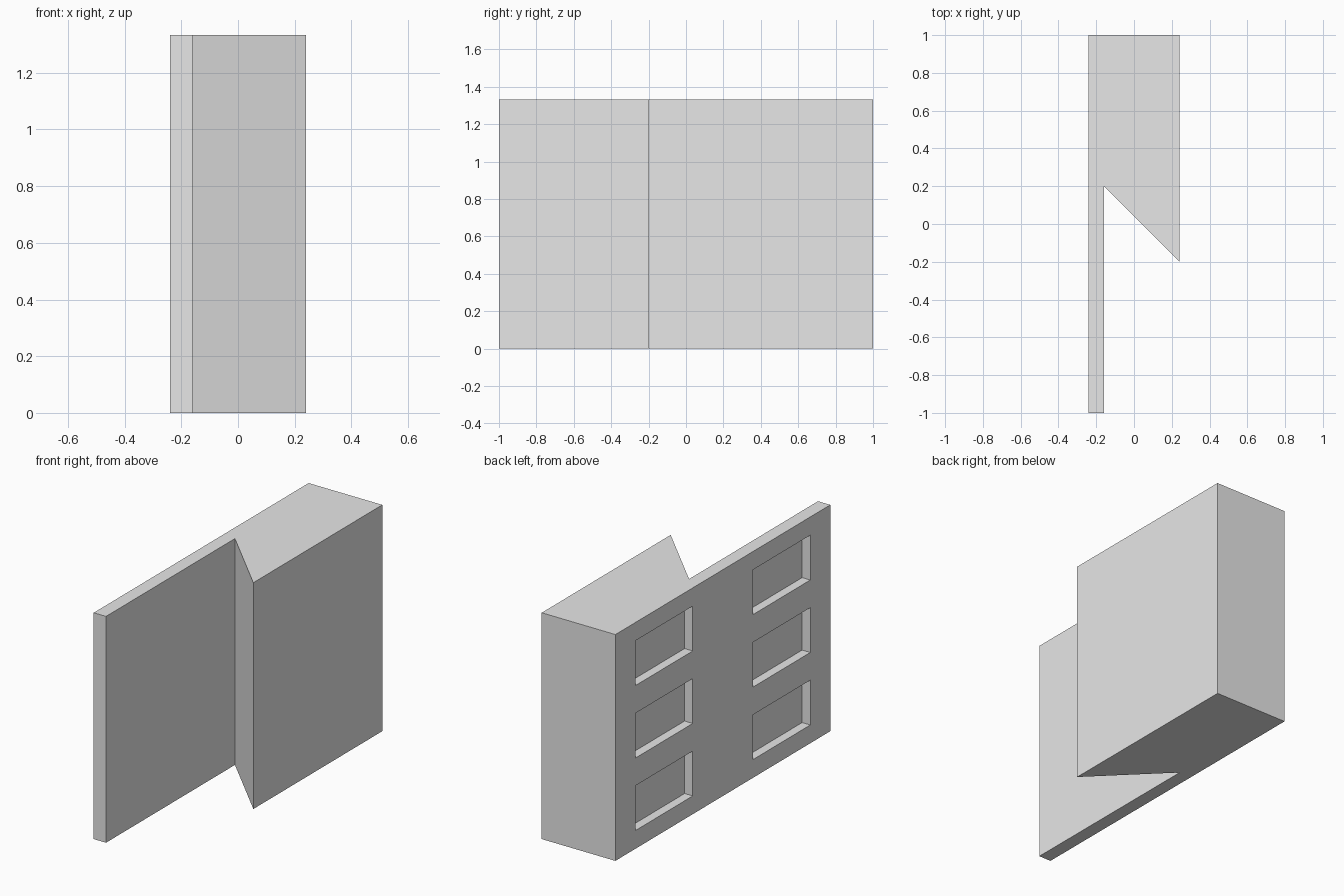
import bpy
import bmesh

cube = bpy.data.objects.get("Cube")
if cube:
    bpy.data.objects.remove(cube, do_unlink=True)

HEIGHT = 4 / 3
LEFT, RIGHT, PLATE = 0.24, -0.24, -0.16

grey = bpy.data.materials.new("plain_grey")
grey.use_nodes = True
grey.diffuse_color = (0.8, 0.8, 0.8, 1)
grey.node_tree.nodes["Principled BSDF"].inputs["Base Color"].default_value = (0.8, 0.8, 0.8, 1)


def make_object(name, bm):
    bmesh.ops.recalc_face_normals(bm, faces=bm.faces)
    mesh = bpy.data.meshes.new(name)
    bm.to_mesh(mesh)
    bm.free()
    mesh.materials.append(grey)
    obj = bpy.data.objects.new(name, mesh)
    bpy.context.collection.objects.link(obj)
    return obj


def add_prism(bm, outline, bottom, top):
    """Extrude a plan outline between two heights."""
    face = bm.faces.new([bm.verts.new((x, y, bottom)) for x, y in outline])
    extruded = bmesh.ops.extrude_face_region(bm, geom=[face])["geom"]
    verts = [v for v in extruded if isinstance(v, bmesh.types.BMVert)]
    bmesh.ops.translate(bm, verts=verts, vec=(0, 0, top - bottom))


# Thick block with a slanted front, continuing forward as a thin plate
bm = bmesh.new()
add_prism(bm, [(RIGHT, -1), (PLATE, -1), (PLATE, 0.2),
               (LEFT, -0.2), (LEFT, 1), (RIGHT, 1)], 0, HEIGHT)
block = make_object("stepped_block", bm)

# Two columns of three shallow rectangular pockets in the right side
bm = bmesh.new()
DEPTH, HALF_WIDTH, HALF_HEIGHT, PITCH = 0.053, 0.267, 0.132, 0.427
for y in (-0.547, 0.547):
    for row in (-1, 0, 1):
        z = HEIGHT / 2 + row * PITCH
        x0, x1 = RIGHT - 0.1, RIGHT + DEPTH
        y0, y1 = y - HALF_WIDTH, y + HALF_WIDTH
        add_prism(bm, [(x0, y0), (x1, y0), (x1, y1), (x0, y1)],
                  z - HALF_HEIGHT, z + HALF_HEIGHT)
cutter = make_object("pocket_cutter", bm)
cutter.hide_render = True

# Cut the pockets, then drop the helper
cut = block.modifiers.new("pockets", "BOOLEAN")
cut.operation = "DIFFERENCE"
cut.solver = "EXACT"
cut.object = cutter
bpy.context.view_layer.objects.active = block
bpy.ops.object.modifier_apply(modifier=cut.name)
bpy.data.objects.remove(cutter, do_unlink=True)
